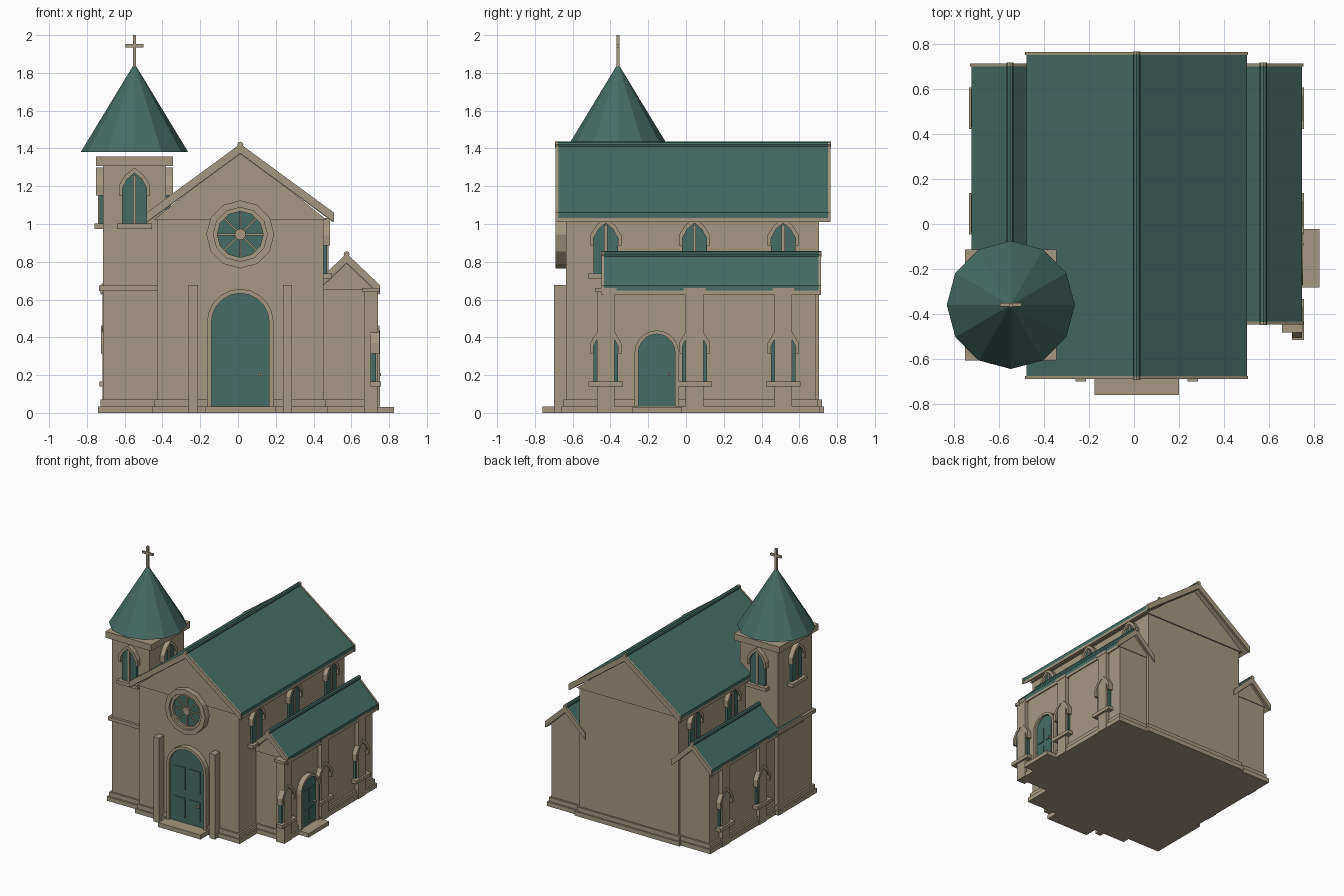
import bpy, bmesh, math
from mathutils import Vector

cube = bpy.data.objects.get("Cube")
if cube:
    bpy.data.objects.remove(cube, do_unlink=True)


def material(name, rgb):
    m = bpy.data.materials.new(name)
    m.use_nodes = True
    m.diffuse_color = (*rgb, 1)
    m.node_tree.nodes["Principled BSDF"].inputs["Base Color"].default_value = (*rgb, 1)
    return m


STONE = material("tan stone", (0.38, 0.315, 0.22))
GREEN = material("dark green", (0.06, 0.15, 0.125))
UP = Vector((0, 0, 1))
BACK, FRONT, LEFT, RIGHT = (Vector(v) for v in ((0, 1, 0), (0, -1, 0), (1, 0, 0), (-1, 0, 0)))


def prism(name, pts, mat, d0, d1, n=BACK, o=(0, 0, 0)):
    """Extrude a 2D outline (sideways, up) along n from d0 to d1."""
    n, o = Vector(n), Vector(o)
    u = n.cross(UP)
    bm = bmesh.new()
    loops = [[bm.verts.new(o + u * a + UP * b + n * d) for a, b in pts] for d in (d0, d1)]
    bm.faces.new(loops[0])
    bm.faces.new(loops[1])
    for i in range(len(pts)):
        j = (i + 1) % len(pts)
        bm.faces.new((loops[0][i], loops[0][j], loops[1][j], loops[1][i]))
    bmesh.ops.recalc_face_normals(bm, faces=bm.faces)
    mesh = bpy.data.meshes.new(name)
    bm.to_mesh(mesh)
    bm.free()
    mesh.materials.append(mat)
    ob = bpy.data.objects.new(name, mesh)
    bpy.context.collection.objects.link(ob)
    return ob


def rect(x0, x1, z0, z1):
    return [(x0, z0), (x1, z0), (x1, z1), (x0, z1)]


def box(name, x0, x1, y0, y1, z0, z1, mat=STONE):
    return prism(name, rect(x0, x1, z0, z1), mat, y0, y1)


def arch(w, spring, z0=0.0, steps=10):
    """Round-headed outline, open at the bottom."""
    curve = [(w * math.cos(math.pi * i / steps), spring + w * math.sin(math.pi * i / steps))
             for i in range(steps + 1)]
    return [(w, z0)] + curve + [(-w, z0)]


def chevron(cx, half, ridge, eave, drop, t):
    """Inverted V band, lowered by drop, of vertical thickness t."""
    top = [(cx - half, eave - drop), (cx, ridge - drop), (cx + half, eave - drop)]
    return top + [(x, z - t) for x, z in reversed(top)]


def roof(name, cx, half, ridge, eave, y0, y1):
    prism(name + "_tiles", chevron(cx, half, ridge, eave, 0, 0.028), GREEN, y0 + 0.012, y1 - 0.012)
    prism(name + "_soffit", chevron(cx, half, ridge, eave, 0.028, 0.022), STONE, y0 + 0.012, y1 - 0.012)
    for label, a in (("front", y0), ("back", y1 - 0.014)):
        prism(f"{name}_{label}_rake", chevron(cx, half + 0.006, ridge + 0.004, eave, 0, 0.05), STONE, a, a + 0.014)
    ring = [(cx + 0.016 * math.cos(math.pi * k / 4), ridge + 0.016 * math.sin(math.pi * k / 4)) for k in range(8)]
    prism(name + "_ridge_cap", ring, GREEN, y0 + 0.012, y1 - 0.012)
    for label, a in (("front", y0 - 0.003), ("back", y1 - 0.012)):
        prism(f"{name}_{label}_finial", ring, STONE, a, a + 0.015)


def window(name, o, n):
    """Lancet window standing on the wall point o and facing n."""
    pane = [(-0.065, 0), (0.065, 0), (0.065, 0.19), (0.038, 0.24), (0, 0.275), (-0.038, 0.24), (-0.065, 0.19)]
    prism(name + "_glass", pane, GREEN, -0.01, 0.018, n, o)
    hood = [(-0.083, 0.15), (-0.083, 0.205), (-0.05, 0.258), (0, 0.298), (0.05, 0.258), (0.083, 0.205), (0.083, 0.15)]
    inner = [(0.064, 0.15), (0.064, 0.19), (0.038, 0.238), (0, 0.27), (-0.038, 0.238), (-0.064, 0.19), (-0.064, 0.15)]
    prism(name + "_hood", hood + inner, STONE, -0.01, 0.036, n, o)
    prism(name + "_mullion", rect(-0.009, 0.009, 0, 0.26), STONE, -0.01, 0.026, n, o)
    prism(name + "_sill", rect(-0.092, 0.092, -0.026, 0.002), STONE, -0.01, 0.045, n, o)


def door(name, o, n, w, spring, frame):
    """Arched door with frame, panels and step height below."""
    prism(name + "_leaf", arch(w, spring), GREEN, -0.01, 0.02, n, o)
    outer = arch(w + frame, spring)
    prism(name + "_frame", outer + arch(w, spring)[::-1], STONE, -0.01, 0.04, n, o)
    for s in (-1, 1):
        for z0, z1 in ((0.1, 0.45), (0.6, 1.0)):
            a, b = sorted((s * w * 0.12, s * w * 0.75))
            prism(name + "_panel", rect(a, b, z0 * spring, z1 * spring), GREEN, 0.018, 0.025, n, o)
    prism(name + "_knob", rect(-w * 0.72, -w * 0.62, 0.16, 0.175), STONE, 0.018, 0.045, n, o)


CX = 0.012          # axis of symmetry of the nave


def mirror(a, b, s):
    return sorted((CX + s * a, CX + s * b))


# Plinths and walls for each block: x0, x1, y0, y1, height
blocks = {"nave": (CX - 0.44, CX + 0.44, -0.635, 0.705, 1.03),
          "tower": (-0.715, -0.38, -0.578, -0.142, 1.32),
          "left_aisle": (*mirror(0.42, 0.7, -1), -0.415, 0.685, 0.66),
          "right_aisle": (*mirror(0.42, 0.7, 1), -0.415, 0.685, 0.66)}
for name, (x0, x1, y0, y1, h) in blocks.items():
    box(name + "_walls", x0, x1, y0, y1, 0.01, h)
    for i, (g, z0, z1) in enumerate(((0.025, 0, 0.035), (0.014, 0.035, 0.07))):
        box(f"{name}_plinth_{i}", x0 - g, x1 + g, y0 - g, y1 + g, z0, z1)

# Nave gable and roof
prism("nave_gable", [(CX - 0.46, 1.02), (CX + 0.46, 1.02), (CX, 1.39)], STONE, -0.645, 0.715)
roof("nave_roof", CX, 0.49, 1.42, 1.06, -0.69, 0.765)

# Aisles: gables, roofs, buttresses and windows on both sides
for side, s, n in (("left", -1, RIGHT), ("right", 1, LEFT)):
    ax = CX + s * 0.563
    prism(side + "_aisle_gable", [(ax - 0.155, 0.65), (ax + 0.155, 0.65), (ax, 0.815)], STONE, -0.425, 0.69)
    roof(side + "_aisle_roof", ax, 0.172, 0.84, 0.675, -0.447, 0.715)
    for i, y in enumerate((-0.425, 0.045, 0.515)):
        window(f"{side}_upper_window_{i}", (CX + s * 0.44, y, 0.735), n)
        if side == "left" and i == 0:
            continue
        window(f"{side}_aisle_window_{i}", (CX + s * 0.7, y, 0.165), n)
        b0, b1 = mirror(0.655, 0.73, s)
        box(f"{side}_buttress_{i}", b0, b1, y - 0.047, y + 0.047, 0, 0.645)
        box(f"{side}_buttress_cap_{i}", b0 - 0.008, b1 + 0.008, y - 0.057, y + 0.057, 0.64, 0.662)

# Side entrance
door("side_door", (CX + 0.7, -0.155, 0.035), LEFT, 0.097, 0.285, 0.02)
box("side_step", 0.68, 0.825, -0.282, -0.022, 0, 0.032)

# Main entrance with flanking pilasters
door("main_door", (CX, -0.635, 0.035), FRONT, 0.153, 0.445, 0.023)
box("main_step", CX - 0.188, CX + 0.188, -0.76, -0.62, 0, 0.035)
for s in (-1, 1):
    x0, x1 = mirror(0.225, 0.273, s)
    box("pilaster", x0, x1, -0.7, -0.62, 0, 0.678)


# Rose window
def ngon(r, k=12):
    return [(r * math.sin(2 * math.pi * i / k), r * math.cos(2 * math.pi * i / k)) for i in range(k)]


rose = (CX, -0.645, 0.945)
prism("rose_glass", ngon(0.15), GREEN, -0.01, 0.012, FRONT, rose)
for name, r0, r1, d in (("rose_outer_ring", 0.143, 0.18, 0.045), ("rose_inner_ring", 0.122, 0.146, 0.03)):
    outer, inner = ngon(r1), ngon(r0)
    prism(name, outer + outer[:1] + inner[:1] + inner[:0:-1] + inner[:1], STONE, -0.01, d, FRONT, rose)
prism("rose_hub", ngon(0.03), STONE, -0.01, 0.03, FRONT, rose)
for k in range(8):
    a = math.pi * k / 4
    c, s = math.cos(a), math.sin(a)
    spoke = [(r * c - t * s, r * s + t * c) for r, t in rect(0.02, 0.128, -0.005, 0.005)]
    prism(f"rose_spoke_{k}", spoke, STONE, 0, 0.022, FRONT, rose)

# Tower trim, belfry windows, spire and cross
TX, TY = -0.548, -0.36
box("tower_string_course", -0.735, -0.36, -0.598, -0.122, 0.645, 0.675)
box("tower_cornice", TX - 0.203, TX + 0.203, TY - 0.247, TY + 0.247, 1.307, 1.357)
for name, n, d in (("front", FRONT, 0.218), ("back", BACK, 0.218), ("left", LEFT, 0.168), ("right", RIGHT, 0.168)):
    window(f"belfry_{name}_window", Vector((TX, TY, 1.0)) + n * d, n)
bpy.ops.mesh.primitive_cone_add(vertices=12, radius1=0.285, radius2=0, depth=0.47, location=(TX, TY, 1.615))
spire = bpy.context.object
spire.name = "spire"
spire.data.materials.append(GREEN)
box("cross_post", TX - 0.009, TX + 0.009, TY - 0.009, TY + 0.009, 1.82, 2.0)
box("cross_arm", TX - 0.048, TX + 0.048, TY - 0.008, TY + 0.008, 1.935, 1.952)
